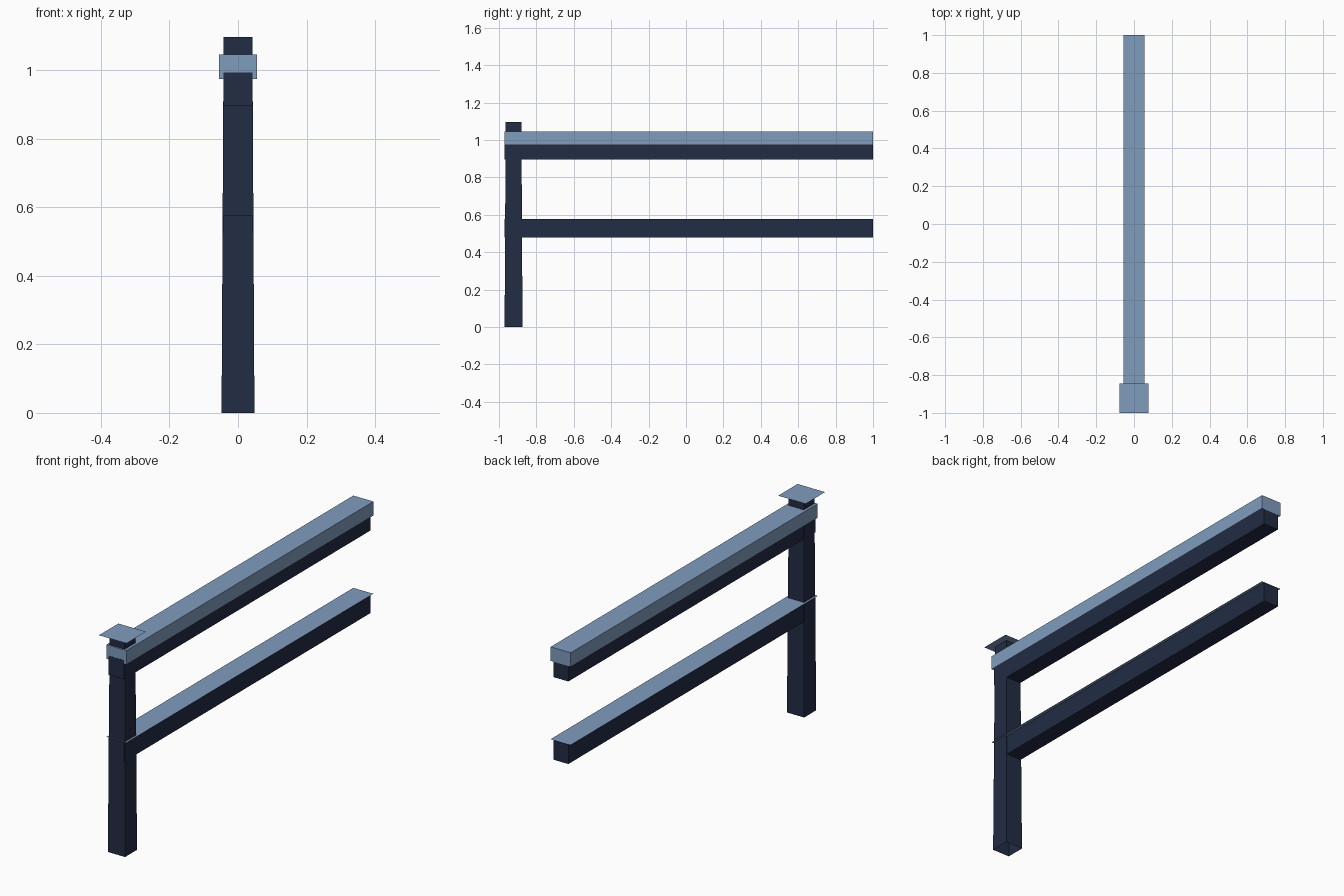
import bpy
import bmesh

if "Cube" in bpy.data.objects:
    bpy.data.objects.remove(bpy.data.objects["Cube"])


def make_material(name, colour):
    mat = bpy.data.materials.new(name)
    mat.diffuse_color = (*colour, 1.0)
    mat.use_nodes = True
    mat.node_tree.nodes["Principled BSDF"].inputs["Base Color"].default_value = mat.diffuse_color
    return mat


wood = make_material("dark blue wood", (0.016, 0.025, 0.058))
snow = make_material("pale blue snow", (0.216, 0.332, 0.510))


def finish(name, bm, mat):
    mesh = bpy.data.meshes.new(name)
    bm.to_mesh(mesh)
    bm.free()
    mesh.materials.append(mat)
    obj = bpy.data.objects.new(name, mesh)
    bpy.context.collection.objects.link(obj)
    return obj


def box(name, half_x, y0, y1, z0, z1, mat, taper=1.0, open_bottom=False):
    """Box centred on x = 0, optionally tapered upward and without a bottom."""
    bm = bmesh.new()
    bmesh.ops.create_cube(bm, size=1)
    cy = (y0 + y1) / 2
    for v in bm.verts:
        s = taper if v.co.z > 0 else 1.0
        v.co = (v.co.x * 2 * half_x * s,
                cy + v.co.y * (y1 - y0) * s,
                z1 if v.co.z > 0 else z0)
    bm.normal_update()
    if open_bottom:
        bottom = [f for f in bm.faces if f.normal.z < -0.9]
        bmesh.ops.delete(bm, geom=bottom, context='FACES')
    return finish(name, bm, mat)


def sheet(name, half_x, y0, y1, z, mat):
    """Single flat upward-facing rectangle."""
    bm = bmesh.new()
    bmesh.ops.create_grid(bm, x_segments=1, y_segments=1, size=0.5)
    for v in bm.verts:
        v.co = (v.co.x * 2 * half_x, (y0 + y1) / 2 + v.co.y * (y1 - y0), z)
    return finish(name, bm, mat)


# Tapered post, open underneath, with a flat snow cap
box("post", 0.048, -0.97, -0.874, 0.0, 1.096, wood, taper=0.875, open_bottom=True)
sheet("post_snow_cap", 0.077, -1.0, -0.845, 1.098, snow)

# Two horizontal rails
box("upper_rail", 0.042, -0.9715, 0.999, 0.896, 0.993, wood)
box("lower_rail", 0.042, -0.9715, 0.999, 0.479, 0.577, wood)

# Thick snow on the upper rail, thin snow on the lower rail
box("upper_rail_snow", 0.056, -0.971, 1.0, 0.974, 1.045, snow, open_bottom=True)
sheet("lower_rail_snow", 0.056, -0.971, 1.0, 0.579, snow)
